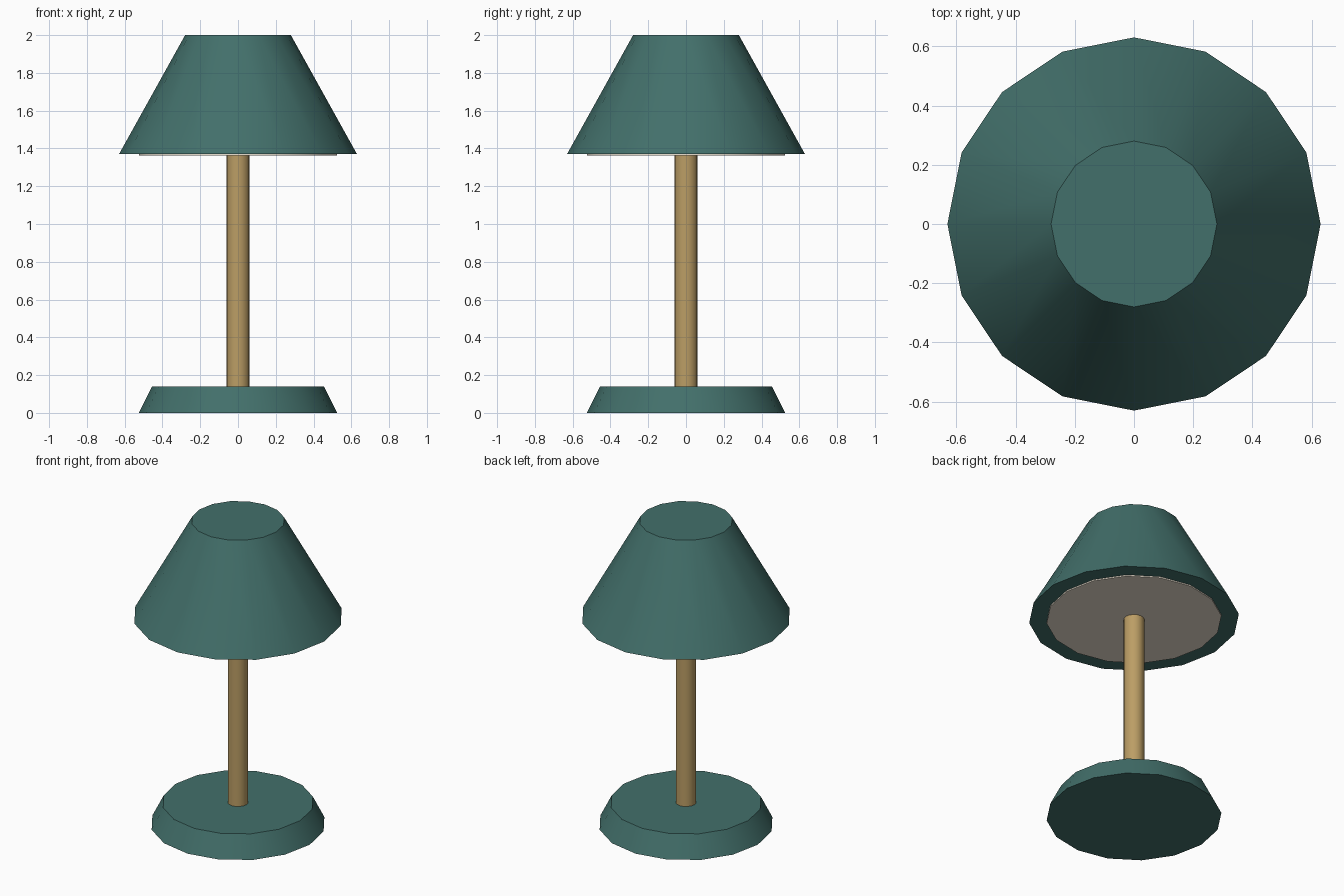
import bpy, math

if "Cube" in bpy.data.objects:
    bpy.data.objects.remove(bpy.data.objects["Cube"])


def material(name, rgb):
    m = bpy.data.materials.new(name)
    m.diffuse_color = (*rgb, 1)
    m.use_nodes = True
    m.node_tree.nodes["Principled BSDF"].inputs["Base Color"].default_value = m.diffuse_color
    return m


green = material("green", (0.055, 0.16, 0.145))
brass = material("brass", (0.50, 0.34, 0.13))
cream = material("cream", (0.85, 0.77, 0.65))


def frustum(name, r_bottom, r_top, z0, z1, mat, sides=16):
    """Capped cone section with a corner on the x axis."""
    bpy.ops.mesh.primitive_cone_add(
        vertices=sides, radius1=r_bottom, radius2=r_top,
        depth=z1 - z0, location=(0, 0, (z0 + z1) / 2))
    obj = bpy.context.object
    obj.name = name
    obj.data.materials.append(mat)
    bpy.ops.object.shade_smooth_by_angle(angle=math.radians(35))
    return obj


# Weighted foot
frustum("base", 0.525, 0.455, 0.0, 0.14, green)
# Upright pole, running up to the shade
frustum("pole", 0.062, 0.062, 0.14, 1.37, brass)
# Tapered lamp shade
frustum("shade", 0.63, 0.28, 1.37, 2.0, green)
# Light panel set under the shade
frustum("diffuser", 0.525, 0.525, 1.362, 1.38, cream)
